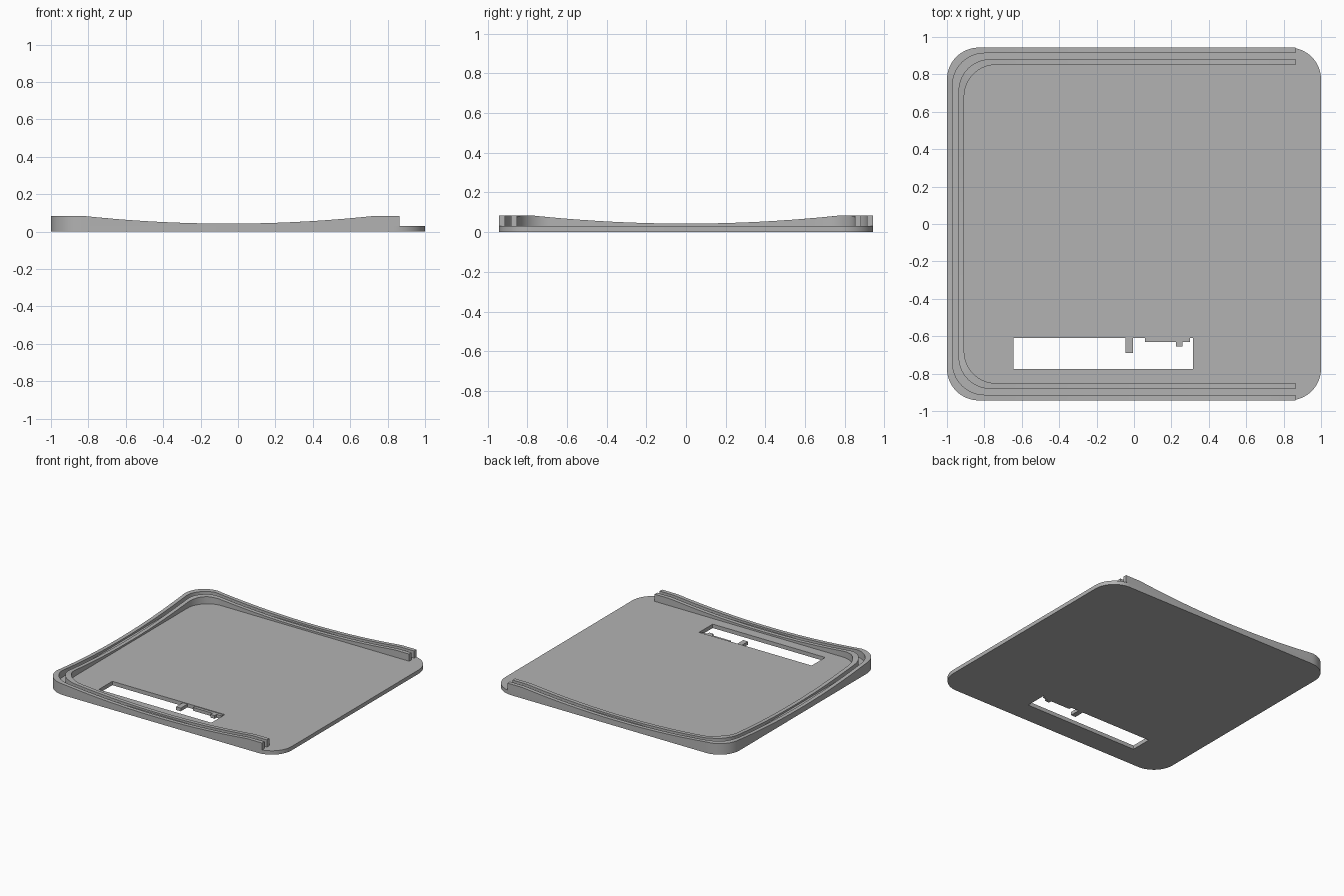
import bpy, bmesh, math

if "Cube" in bpy.data.objects:
    bpy.data.objects.remove(bpy.data.objects["Cube"])

HX, HY = 1.0, 0.943      # half sizes of the plate
R = 0.17                 # corner radius
BASE = 0.03              # plate thickness
END = 0.864              # where the rails stop

grey = bpy.data.materials.new("plain grey")
grey.diffuse_color = (0.45, 0.45, 0.45, 1)
grey.use_nodes = True
grey.node_tree.nodes["Principled BSDF"].inputs["Base Color"].default_value = grey.diffuse_color


def finish(name, bm):
    bmesh.ops.recalc_face_normals(bm, faces=bm.faces)
    mesh = bpy.data.meshes.new(name)
    bm.to_mesh(mesh)
    bm.free()
    obj = bpy.data.objects.new(name, mesh)
    bpy.context.collection.objects.link(obj)
    mesh.materials.append(grey)
    return obj


def smooth(obj):
    bpy.ops.object.select_all(action='DESELECT')
    obj.select_set(True)
    bpy.context.view_layer.objects.active = obj
    bpy.ops.object.shade_smooth_by_angle(angle=math.radians(30))


def arc(cx, cy, a0, steps=16):
    """Quarter circle, counter-clockwise from angle a0 in degrees."""
    return [(cx + R * math.cos(math.radians(a0 + 90 * i / steps)),
             cy + R * math.sin(math.radians(a0 + 90 * i / steps)))
            for i in range(steps + 1)]


def prism(name, outline, z0, z1):
    bm = bmesh.new()
    face = bm.faces.new([bm.verts.new((x, y, z0)) for x, y in outline])
    top = bmesh.ops.extrude_face_region(bm, geom=[face])["geom"]
    bmesh.ops.translate(bm, vec=(0, 0, z1 - z0),
                        verts=[v for v in top if isinstance(v, bmesh.types.BMVert)])
    return finish(name, bm)


def box(name, x0, x1, y0, y1, z0, z1):
    return prism(name, [(x0, y0), (x1, y0), (x1, y1), (x0, y1)], z0, z1)


# Rounded base plate with a window cut through it
cx, cy = HX - R, HY - R
plate = prism("base_plate", arc(cx, cy, 0) + arc(-cx, cy, 90)
              + arc(-cx, -cy, 180) + arc(cx, -cy, 270), 0, BASE)
cutter = box("window_cutter", -0.645, 0.315, -0.775, -0.61, -0.1, 0.1)
cutter.hide_render = True
cutter.hide_set(True)
cut = plate.modifiers.new("window", 'BOOLEAN')
cut.operation = 'DIFFERENCE'
cut.solver = 'EXACT'
cut.object = cutter
smooth(plate)

# Small tabs on the back edge of the window
box("long_tab", -0.045, -0.005, -0.69, -0.61, 0, 0.025)
box("wide_tab", 0.06, 0.30, -0.632, -0.61, 0, 0.025)
box("small_tab", 0.225, 0.26, -0.655, -0.632, 0, 0.025)


def dip(t):
    return 0.043 + 0.042 * min(1, (t / 0.785) ** 2)


def rail_top(x, y):
    """Rails are low at the middle of each side and full height at the corners."""
    return min(dip(x + 0.05), dip(y))


def rail_path(inset, n=40):
    """U-shaped path open on the right, inset from the plate edge."""
    ax, ay = HX - inset, HY - inset
    px, py = ax - R, ay - R
    side = [(END + (-px - END) * i / n, ay) for i in range(n)]
    left = [(-ax, py - 2 * py * i / n) for i in range(1, n)]
    return (side + arc(-px, py, 90) + left + arc(-px, -py, 180)
            + [(x, -y) for x, y in reversed(side)])


def rail(name, inset, width):
    bm = bmesh.new()
    rings = []
    for (ox, oy), (ix, iy) in zip(rail_path(inset), rail_path(inset + width)):
        rings.append([bm.verts.new(p) for p in (
            (ox, oy, BASE), (ox, oy, rail_top(ox, oy)),
            (ix, iy, rail_top(ix, iy)), (ix, iy, BASE))])
    for a, b in zip(rings, rings[1:]):
        for k in range(4):
            m = (k + 1) % 4
            bm.faces.new((a[k], a[m], b[m], b[k]))
    bm.faces.new(rings[0])
    bm.faces.new(rings[-1])
    smooth(finish(name, bm))


# Two parallel rails with a groove between them
rail("outer_rail", 0.0, 0.03)
rail("inner_rail", 0.062, 0.03)
